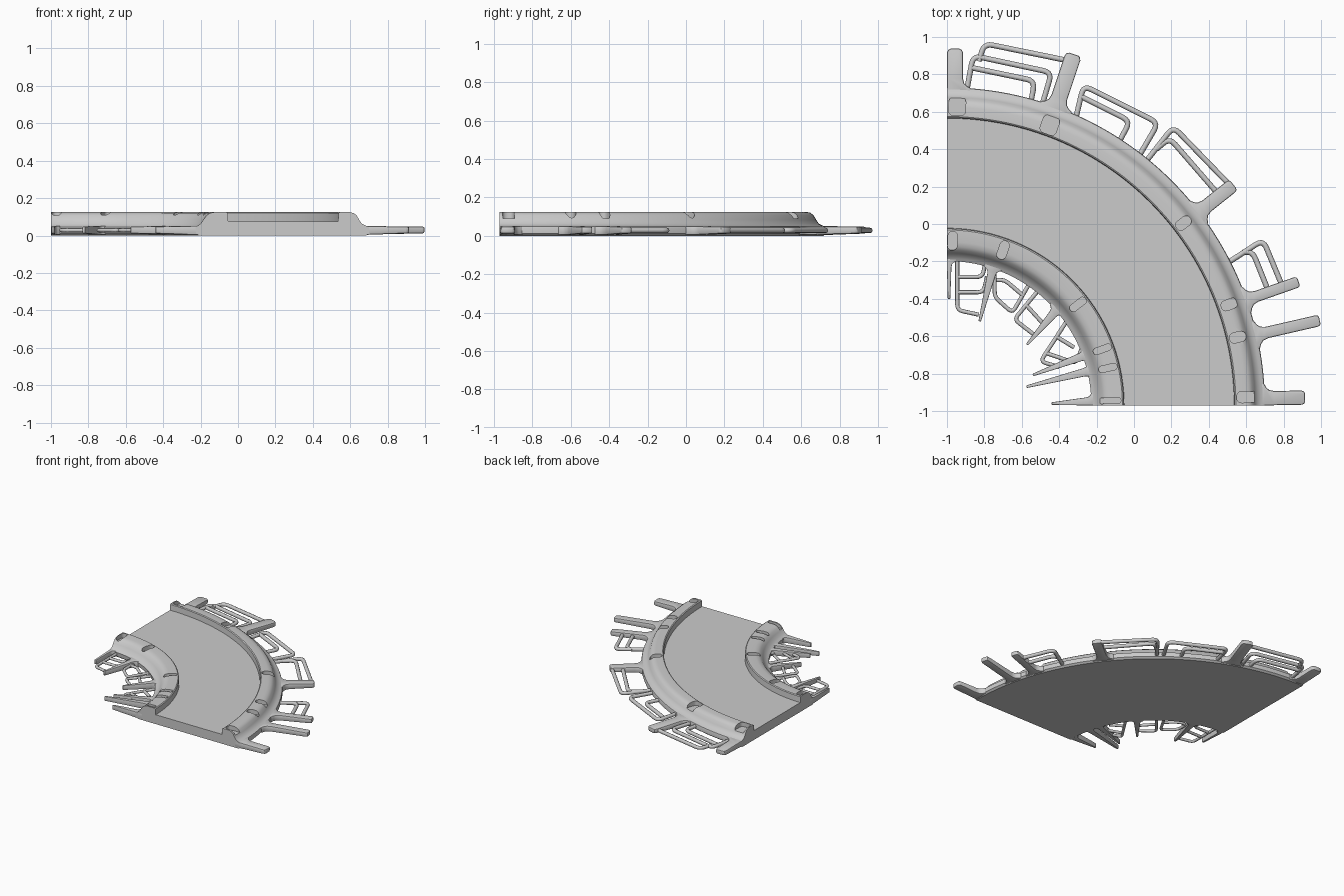
import bpy, bmesh, math
from mathutils import Vector

if "Cube" in bpy.data.objects:
    bpy.data.objects.remove(bpy.data.objects["Cube"])

CX, CY = -1.0, -0.97          # centre of the quarter-circle bend


def finish(name, bm):
    bmesh.ops.recalc_face_normals(bm, faces=bm.faces[:])
    me = bpy.data.meshes.new(name)
    bm.to_mesh(me)
    bm.free()
    ob = bpy.data.objects.new(name, me)
    bpy.context.collection.objects.link(ob)
    return ob


def activate(ob):
    bpy.ops.object.select_all(action='DESELECT')
    ob.select_set(True)
    bpy.context.view_layer.objects.active = ob


def smooth(ob, deg=40):
    activate(ob)
    bpy.ops.object.shade_smooth_by_angle(angle=math.radians(deg))


def prism(bm, outline, zs):
    """Closed outline of (x, y), with per-point (bottom, top) heights."""
    lo = [bm.verts.new((x, y, z[0])) for (x, y), z in zip(outline, zs)]
    hi = [bm.verts.new((x, y, z[1])) for (x, y), z in zip(outline, zs)]
    bm.faces.new(lo[::-1])
    bm.faces.new(hi)
    n = len(lo)
    for i in range(n):
        j = (i + 1) % n
        bm.faces.new((lo[i], lo[j], hi[j], hi[i]))


# Curved deck with raised curbs: section (radius, z) swept through 90 degrees
section = [(0.79, 0), (0.775, 0.012), (0.772, 0.045), (0.785, 0.053), (0.80, 0.062),
           (0.815, 0.085), (0.832, 0.108), (0.85, 0.12), (0.875, 0.125), (0.938, 0.125),
           (0.945, 0.12), (0.948, 0.075), (1.535, 0.075), (1.538, 0.12), (1.545, 0.125),
           (1.595, 0.125), (1.618, 0.12), (1.635, 0.107), (1.648, 0.083), (1.662, 0.063),
           (1.68, 0.054), (1.697, 0.048), (1.70, 0.04), (1.70, 0.012), (1.685, 0)]
bm = bmesh.new()
rings = []
STEPS = 64
for s in range(STEPS + 1):
    a = math.pi / 2 * s / STEPS
    rings.append([bm.verts.new((CX + r * math.cos(a), CY + r * math.sin(a), z)) for r, z in section])
n = len(section)
for p, q in zip(rings, rings[1:]):
    for i in range(n):
        j = (i + 1) % n
        bm.faces.new((p[i], p[j], q[j], q[i]))
bm.faces.new(rings[0])
bm.faces.new(rings[-1][::-1])
deck = finish("curved_deck", bm)

# Pockets sunk into both curbs: (x, y, length, width)
pockets = [(-.945, .63, .10, .09), (-.45, .53, .10, .09), (.265, .005, .09, .055),
           (.51, -.43, .09, .055), (.555, -.605, .09, .055), (.61, -.925, .12, .06),
           (-.97, -.09, .10, .05), (-.70, -.14, .10, .05), (-.30, -.43, .10, .04),
           (-.17, -.67, .10, .035), (-.14, -.77, .10, .035), (-.13, -.945, .12, .03)]
bm = bmesh.new()
for x, y, L, W in pockets:
    d = Vector((x - CX, y - CY)).normalized()
    t = Vector((-d.y, d.x))
    rc = min(W / 2 * 0.9, 0.025)
    pts = []
    for k, (sx, sy) in enumerate([(1, 1), (-1, 1), (-1, -1), (1, -1)]):
        for m in range(5):
            a = math.pi / 2 * (k + m / 4)
            u = sx * (L / 2 - rc) + rc * math.cos(a)
            v = sy * (W / 2 - rc) + rc * math.sin(a)
            pts.append(Vector((x, y)) + d * u + t * v)
    prism(bm, [tuple(p) for p in pts], [(0.09, 0.2)] * len(pts))
cutter = finish("pocket_cutter", bm)
cutter.hide_render = True
mod = deck.modifiers.new("pockets", 'BOOLEAN')
mod.object = cutter
mod.operation = 'DIFFERENCE'
mod.solver = 'EXACT'
activate(deck)
bpy.ops.object.modifier_apply(modifier=mod.name)
bpy.data.objects.remove(cutter)
smooth(deck, 35)


# Tapered spokes with flared roots, clipped to the two straight cut edges
def spoke(name, base, tip, w0, w1, flare):
    b, e = Vector(base), Vector(tip)
    L = (e - b).length
    d = (e - b) / L
    t = Vector((-d.y, d.x))
    f = flare
    stations = [(-0.05, w0 / 2 + f), (0, w0 / 2 + f), (f * .25, w0 / 2 + f * .5),
                (f * .6, w0 / 2 + f * .15), (f * 1.2, w0 / 2),
                (L - w1 * .25, w1 / 2), (L - w1 * .07, w1 * .43), (L, w1 * .28)]
    side = [(u, w) for u, w in stations] + [(u, -w) for u, w in reversed(stations)]
    pts, zs = [], []
    for u, w in side:
        p = b + d * u + t * w
        pts.append((max(p.x, CX), max(p.y, CY)))
        k = max(0, u / L)
        zs.append((0.004 + 0.008 * k, 0.051 - 0.004 * k))
    bm = bmesh.new()
    prism(bm, pts, zs)
    bmesh.ops.remove_doubles(bm, verts=bm.verts[:], dist=1e-5)
    ob = finish(name, bm)
    bev = ob.modifiers.new("soft_edges", 'BEVEL')
    bev.width = min(0.008, w1 * .25)
    bev.segments = 2
    bev.limit_method = 'ANGLE'
    bev.angle_limit = math.radians(50)
    activate(ob)
    bpy.ops.object.modifier_apply(modifier=bev.name)
    smooth(ob)


outer = [((-.957, .725), (-.957, .937), .085), ((-.416, .627), (-.322, .908), .088),
         ((.347, .063), (.532, .21), .075), ((.603, -.405), (.88, -.308), .06),
         ((.657, -.592), (.993, -.515), .062), ((.695, -.932), (.915, -.928), .076)]
for i, (b, e, w) in enumerate(outer):
    spoke(f"outer_spoke_{i + 1}", b, e, w, w, 0.045)
inner = [((-.988, -.2), (-.989, -.40)), ((-.755, -.24), (-.825, -.52)),
         ((-.415, -.46), (-.572, -.645)), ((-.255, -.70), (-.54, -.807)),
         ((-.235, -.785), (-.575, -.87)), ((-.225, -.948), (-.44, -.96))]
for i, (b, e) in enumerate(inner):
    spoke(f"inner_spoke_{i + 1}", b, e, .045 if i else .024, .014, 0.025)


# Bent rails: polyline with rounded corners, swept as a tube
def rail(name, pts, rad, corner=0.045):
    P = [Vector(p) for p in pts]
    path = [P[0]]
    for a, b, c in zip(P, P[1:], P[2:]):
        s = b + (a - b).normalized() * min(corner, (a - b).length * .48)
        e = b + (c - b).normalized() * min(corner, (c - b).length * .48)
        for k in range(6):
            m = k / 5
            path.append(s * (1 - m) ** 2 + b * 2 * m * (1 - m) + e * m * m)
    path.append(P[-1])
    cu = bpy.data.curves.new(name, 'CURVE')
    cu.dimensions = '3D'
    cu.bevel_depth = rad
    cu.bevel_resolution = 2
    cu.use_fill_caps = True
    sp = cu.splines.new('POLY')
    sp.points.add(len(path) - 1)
    for q, p in zip(sp.points, path):
        q.co = (p.x, p.y, 0.028, 1)
    ob = bpy.data.objects.new(name, cu)
    bpy.context.collection.objects.link(ob)


outer_rails = [
    [(-.36, .875), (-.80, .965), (-.83, .87)],
    [(-.895, .71), (-.86, .90), (-.44, .81), (-.49, .64)],
    [(-.865, .835), (-.53, .765), (-.55, .66)],
    [(-.31, .57), (-.27, .74), (.13, .54), (.025, .36)],
    [(-.28, .68), (-.02, .55), (-.09, .42)],
    [(.065, .335), (.21, .52), (.52, .2)],
    [(.12, .40), (.19, .46), (.45, .16)],
    [(.49, -.215), (.69, -.085), (.79, -.325)],
    [(.58, -.15), (.635, -.15), (.715, -.35)]]
for i, p in enumerate(outer_rails):
    rail(f"outer_rail_{i + 1}", p, 0.0145)
inner_rails = [
    [(-.945, -.18), (-.945, -.46), (-.83, -.485)],
    [(-.945, -.283), (-.81, -.283), (-.79, -.18)],
    [(-.945, -.365), (-.805, -.365), (-.785, -.28)],
    [(-.745, -.25), (-.745, -.39), (-.65, -.475), (-.56, -.32)],
    [(-.735, -.30), (-.69, -.30), (-.59, -.385)],
    [(-.52, -.365), (-.64, -.51), (-.53, -.595)],
    [(-.575, -.435), (-.475, -.545)],
    [(-.36, -.52), (-.50, -.735), (-.40, -.765)],
    [(-.47, -.69), (-.31, -.745), (-.27, -.64)],
    [(-.41, -.605), (-.32, -.66)]]
for i, p in enumerate(inner_rails):
    rail(f"inner_rail_{i + 1}", p, 0.011, 0.03)
